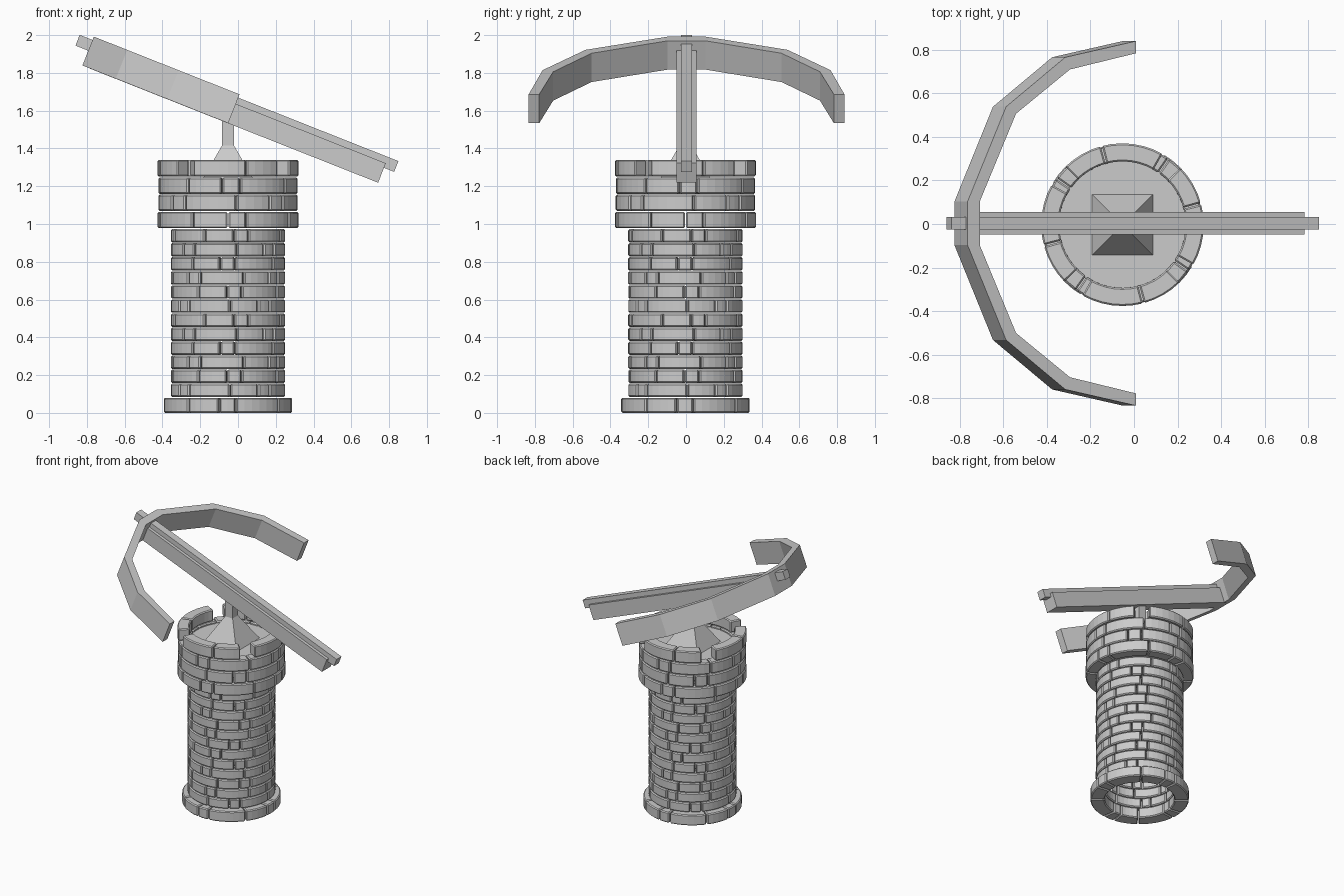
import bpy, bmesh, math
from mathutils import Matrix, Vector

if "Cube" in bpy.data.objects:
    bpy.data.objects.remove(bpy.data.objects["Cube"])

CX, CY = -0.053, -0.003          # tower axis
TILT = math.radians(21.6)        # downward pitch of the bow
BOW_Y = 0.003

grey = bpy.data.materials.new("plain_grey")
grey.diffuse_color = (0.6, 0.6, 0.6, 1)
grey.use_nodes = True
grey.node_tree.nodes["Principled BSDF"].inputs["Base Color"].default_value = grey.diffuse_color


def finish(name, bm, bevel=0.0):
    bmesh.ops.recalc_face_normals(bm, faces=bm.faces[:])
    mesh = bpy.data.meshes.new(name)
    bm.to_mesh(mesh)
    bm.free()
    mesh.materials.append(grey)
    ob = bpy.data.objects.new(name, mesh)
    bpy.context.collection.objects.link(ob)
    if bevel:
        mod = ob.modifiers.new("soft_edges", 'BEVEL')
        mod.width, mod.segments = bevel, 1
        mod.limit_method, mod.angle_limit = 'ANGLE', math.radians(40)
    return ob


def bridge(bm, loops, closed=False):
    """Skin a list of equal-length vertex loops; cap the ends unless closed."""
    n = len(loops[0])
    for a, b in zip(loops, loops[1:]):
        for i in range(n):
            j = (i + 1) % n
            bm.faces.new((a[i], a[j], b[j], b[i]))
    if not closed:
        bm.faces.new(loops[0][::-1])
        bm.faces.new(loops[-1])


def brick(bm, a0, a1, r0, r1, z0, z1):
    """One curved stone between two angles (degrees)."""
    steps = max(2, round((a1 - a0) / 7.5))
    loops = []
    for k in range(steps + 1):
        a = math.radians(a0 + (a1 - a0) * k / steps)
        c, s = math.cos(a), math.sin(a)
        loops.append([bm.verts.new((CX + r * c, CY + r * s, z))
                      for r, z in ((r0, z0), (r1, z0), (r1, z1), (r0, z1))])
    bridge(bm, loops)


def course(name, start, r0, r1, z0, z1, widths=(45, 30, 15), skip=None):
    """Ring of stones: three widths repeated in every quarter."""
    bm = bmesh.new()
    joint = 0.5
    for q in range(4):
        a = start + 90 * q
        for k, w in enumerate(widths):
            if k != skip:
                brick(bm, a + joint, a + w - joint, r0, r1, z0, z1)
            a += w
    return finish(name, bm, 0.007)


def box(name, d0, d1, half, n0, n1):
    """Beam in the tilted bow frame (d along the beam, n across it)."""
    bm = bmesh.new()
    loops = [[bm.verts.new((d, y, n)) for y, n in
              ((-half, n0), (half, n0), (half, n1), (-half, n1))] for d in (d0, d1)]
    bridge(bm, loops)
    bm.transform(BOW)
    return finish(name, bm)


BOW = Matrix.Translation((0, BOW_Y, 0)) @ Matrix.Rotation(TILT, 4, 'Y')

# Tower: foot, shaft and wide head
course("foot_course", 7, 0.24, 0.34, 0.0, 0.08)
PITCH = 0.0744
for i in range(12):
    z = 0.084 + PITCH * i
    start = 7 + 40 * ((i + 1) % 2) + 7 * (i % 3)
    course(f"shaft_course_{i + 1}", start, 0.24, 0.303, z, z + PITCH - 0.004)
for i in range(3):
    z = 0.978 + 0.091 * i
    course(f"head_course_{i + 1}", (15, 52, 10)[i], 0.29,
           0.373 if i == 0 else 0.369, z, z + 0.086)

# Battlements: same stones with the narrow one left out
course("battlements", -30, 0.29, 0.373, 1.252, 1.34, skip=2)

# Floor inside the head
bm = bmesh.new()
bmesh.ops.create_cone(bm, cap_ends=True, segments=48, radius1=0.3, radius2=0.3,
                      depth=0.06, matrix=Matrix.Translation((CX, CY, 1.2)))
finish("platform", bm)

# Pyramid mount with square post
bm = bmesh.new()
loops = [[bm.verts.new((CX + sx * h, CY + sy * h, z))
          for sx, sy in ((-1, -1), (1, -1), (1, 1), (-1, 1))]
         for h, z in ((0.142, 1.225), (0.032, 1.415), (0.032, 1.58))]
bridge(bm, loops)
finish("mount", bm)

# Stock and bolt rail
box("stock", -1.40, 0.241, 0.052, 1.406, 1.517)
box("bolt_rail", -1.516, 0.299, 0.029, 1.491, 1.552)

# Curved bow: outer and inner outline of one arm, mirrored across the stock
outer = [(-1.443, 0.10), (-1.253, 0.535), (-0.961, 0.762), (-0.613, 0.836)]
inner = [(-1.383, 0.10), (-1.204, 0.503), (-0.938, 0.706), (-0.613, 0.78)]
pairs = list(zip(outer, inner))
path = [((o[0], -o[1]), (i[0], -i[1])) for o, i in reversed(pairs)] + pairs
bm = bmesh.new()
loops = [[bm.verts.new((*p, n)) for p, n in
          ((o, 1.407), (i, 1.407), (i, 1.571), (o, 1.571))] for o, i in path]
bridge(bm, loops)
bm.transform(BOW)
finish("bow_arms", bm)
